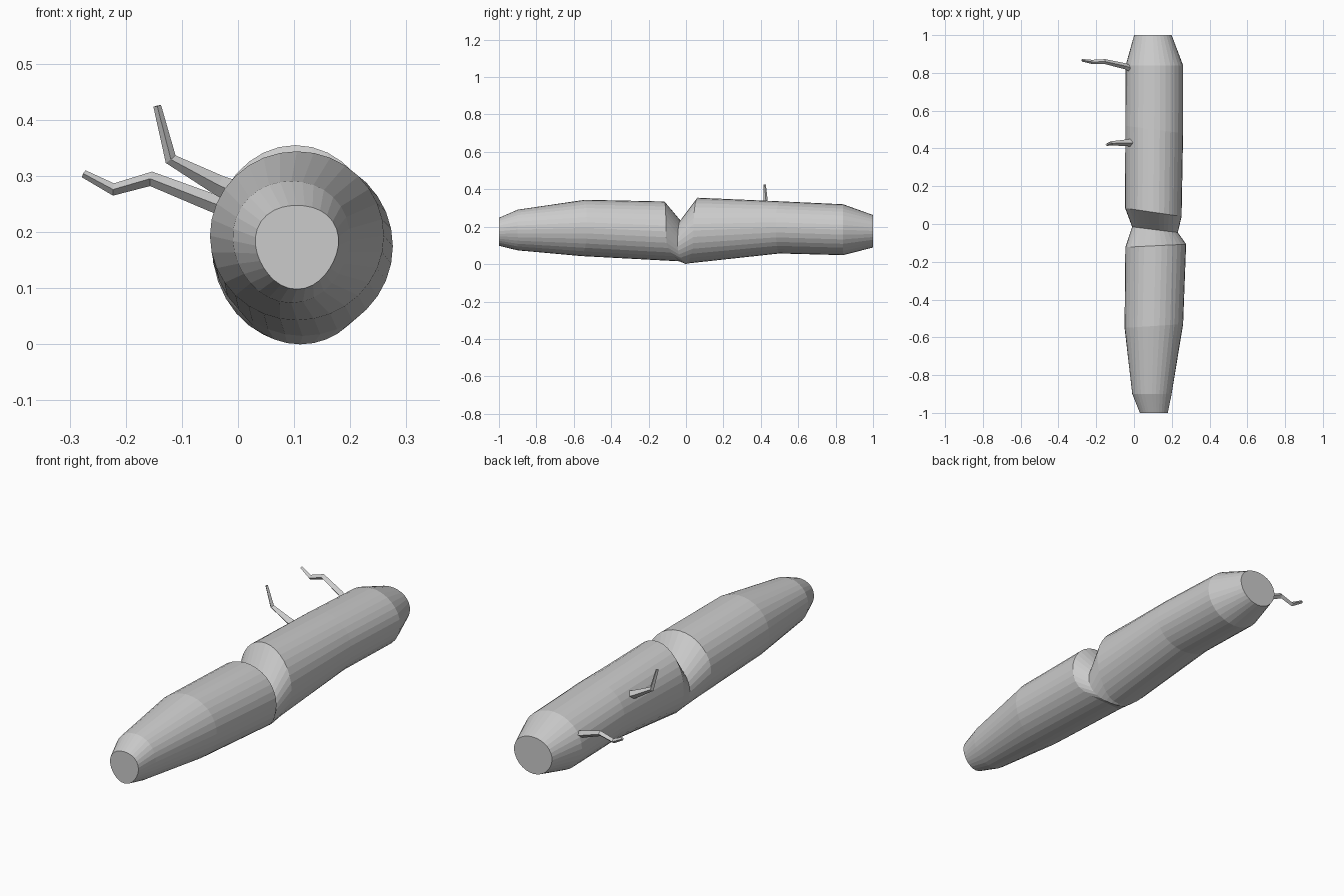
import bpy, bmesh
from math import sin, cos, pi
from mathutils import Vector

if "Cube" in bpy.data.objects:
    bpy.data.objects.remove(bpy.data.objects["Cube"])


def loft(name, rings):
    """Skin a list of equal-length point rings and cap both ends."""
    bm = bmesh.new()
    rows = [[bm.verts.new(p) for p in ring] for ring in rings]
    n = len(rows[0])
    for a, b in zip(rows, rows[1:]):
        for i in range(n):
            j = (i + 1) % n
            bm.faces.new((a[i], a[j], b[j], b[i]))
    bm.faces.new(rows[0])
    bm.faces.new(rows[-1])
    bmesh.ops.recalc_face_normals(bm, faces=bm.faces)
    mesh = bpy.data.meshes.new(name)
    bm.to_mesh(mesh)
    bm.free()
    obj = bpy.data.objects.new(name, mesh)
    bpy.context.collection.objects.link(obj)
    return obj


def log_ring(y, x0, x1, z0, z1, tri=0.0, skew=0.0, low=0.0, sides=32):
    """Rounded log section; skew turns it sideways, low shifts its underside."""
    pts = []
    for i in range(sides):
        t = 2 * pi * i / sides
        r = 1 + tri * (sin(3 * t) - 0.4)
        pts.append(((x0 + x1) / 2 + (x1 - x0) / 2 * r * cos(t),
                    y + skew * cos(t) + low * max(0, -sin(t)) ** 3,
                    (z0 + z1) / 2 + (z1 - z0) / 2 * r * sin(t)))
    return pts


# Log with a chopped notch around the middle
loft("log", [
    log_ring(-1.00, 0.03, 0.18, 0.10, 0.252, tri=0.04),
    log_ring(-0.90, -0.01, 0.20, 0.075, 0.294, tri=0.02),
    log_ring(-0.54, -0.05, 0.26, 0.043, 0.344, skew=0.01, low=-0.02),
    log_ring(-0.115, -0.046, 0.276, 0.015, 0.335, skew=0.008, low=0.08),
    log_ring(-0.03, -0.01, 0.232, 0.0, 0.232, skew=-0.015, low=0.03),
    log_ring(0.062, -0.047, 0.252, 0.004, 0.355, skew=-0.022, low=-0.05),
    log_ring(0.50, -0.046, 0.26, 0.057, 0.336, skew=-0.02),
    log_ring(0.84, -0.044, 0.26, 0.048, 0.32),
    log_ring(1.00, 0.0, 0.20, 0.09, 0.265, tri=0.02),
])


def twig(name, path, radii, sides=4):
    """Tapered bent twig following a path."""
    pts = [Vector(p) for p in path]
    rings = []
    for i, (p, r) in enumerate(zip(pts, radii)):
        d = (pts[min(i + 1, len(pts) - 1)] - pts[max(i - 1, 0)]).normalized()
        u = d.cross(Vector((0, 1, 0))).normalized()
        v = d.cross(u)
        rings.append([p + u * r * cos(2 * pi * k / sides) + v * r * sin(2 * pi * k / sides)
                      for k in range(sides)])
    loft(name, rings)


# Twigs on the left side
twig("rear_twig",
     [(0.0, 0.815, 0.235), (-0.045, 0.835, 0.252), (-0.155, 0.86, 0.295),
      (-0.222, 0.858, 0.276), (-0.275, 0.867, 0.304)],
     [0.017, 0.016, 0.013, 0.011, 0.007])
twig("middle_twig",
     [(0.0, 0.43, 0.268), (-0.035, 0.43, 0.284), (-0.12, 0.427, 0.33),
      (-0.144, 0.42, 0.425)],
     [0.022, 0.018, 0.011, 0.007])
